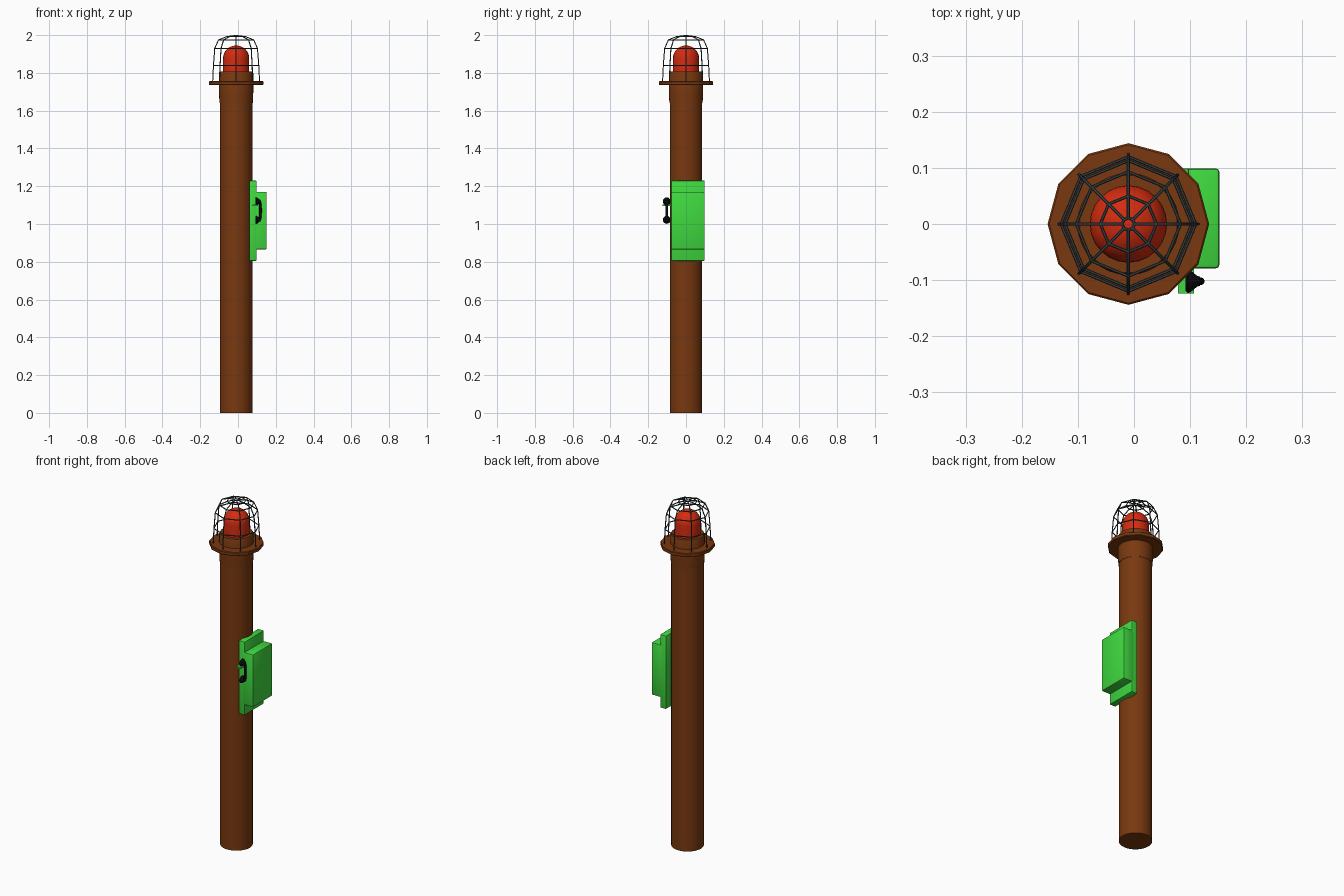
import bpy, bmesh, math
from mathutils import Matrix, Vector

if "Cube" in bpy.data.objects:
    bpy.data.objects.remove(bpy.data.objects["Cube"], do_unlink=True)

AXIS = Vector((-0.01, 0, 0))


def material(name, color, rough=0.6):
    m = bpy.data.materials.new(name)
    m.use_nodes = True
    m.diffuse_color = (*color, 1)
    bsdf = m.node_tree.nodes["Principled BSDF"]
    bsdf.inputs["Base Color"].default_value = (*color, 1)
    bsdf.inputs["Roughness"].default_value = rough
    return m


BROWN = material("brown paint", (0.19, 0.04, 0.005))
RED = material("red lens", (0.65, 0.025, 0.005))
GREEN = material("green paint", (0.05, 0.7, 0.05))
BLACK = material("black plastic", (0.003, 0.003, 0.004))
STEEL = material("dark wire", (0.04, 0.055, 0.06))


def finish(bm, name, mat, smooth=True):
    bmesh.ops.recalc_face_normals(bm, faces=bm.faces)
    mesh = bpy.data.meshes.new(name)
    bm.to_mesh(mesh)
    bm.free()
    mesh.materials.append(mat)
    ob = bpy.data.objects.new(name, mesh)
    bpy.context.collection.objects.link(ob)
    bpy.ops.object.select_all(action="DESELECT")
    ob.select_set(True)
    bpy.context.view_layer.objects.active = ob
    if smooth:
        bpy.ops.object.shade_smooth_by_angle(angle=math.radians(35))
    return ob


def turned(name, profile, sides, mat, smooth=True, matrix=None):
    """Solid of revolution about z from (radius, height) points, capped."""
    bm = bmesh.new()
    loops = []
    for r, z in profile:
        angles = [math.tau * i / sides for i in range(sides)]
        loops.append([bm.verts.new((r * math.cos(a), r * math.sin(a), z)) for a in angles])
    for low, high in zip(loops, loops[1:]):
        for i in range(sides):
            j = (i + 1) % sides
            bm.faces.new((low[i], low[j], high[j], high[i]))
    bm.faces.new(loops[0])
    bm.faces.new(loops[-1])
    bm.transform(matrix or Matrix.Translation(AXIS))
    return finish(bm, name, mat, smooth)


def box(name, lo, hi, mat, bevel=0.0):
    bm = bmesh.new()
    bmesh.ops.create_cube(bm, size=1)
    lo, hi = Vector(lo), Vector(hi)
    bm.transform(Matrix.Translation((lo + hi) / 2) @ Matrix.Diagonal((*(hi - lo), 1)))
    if bevel:
        bmesh.ops.bevel(bm, geom=bm.edges[:], offset=bevel, segments=2,
                        profile=0.5, affect="EDGES")
    return finish(bm, name, mat)


def wires(name, paths, radius, mat, resolution=1):
    """Round wire along (points, closed) paths, turned into a mesh."""
    curve = bpy.data.curves.new(name, "CURVE")
    curve.dimensions = "3D"
    curve.bevel_depth = radius
    curve.bevel_resolution = resolution
    curve.use_fill_caps = True
    for points, closed in paths:
        s = curve.splines.new("POLY")
        s.points.add(len(points) - 1)
        for p, co in zip(s.points, points):
            p.co = (*co, 1)
        s.use_cyclic_u = closed
    curve.materials.append(mat)
    ob = bpy.data.objects.new(name, curve)
    bpy.context.collection.objects.link(ob)
    bpy.ops.object.select_all(action="DESELECT")
    ob.select_set(True)
    bpy.context.view_layer.objects.active = ob
    bpy.ops.object.convert(target="MESH")
    bpy.ops.object.shade_smooth_by_angle(angle=math.radians(50))


# Post, collar and flange
turned("post", [(0.086, 0), (0.086, 1.66)], 32, BROWN)
turned("collar", [(0.088, 1.64), (0.091, 1.70), (0.091, 1.80), (0.087, 1.808)], 32, BROWN)
turned("flange", [(0.141, 1.735), (0.144, 1.738), (0.144, 1.753), (0.141, 1.756)],
       12, BROWN, smooth=False)

# Domed lamp
dome = [(0.069 * math.cos(t), 1.878 + 0.067 * math.sin(t))
        for t in (math.radians(d) for d in range(0, 90, 11))]
turned("lamp", [(0.069, 1.80)] + dome, 24, RED)

# Wire cage: eight ribs joined by octagonal hoops
cage = [(0.124, 1.755), (0.12, 1.84), (0.113, 1.93), (0.093, 1.975), (0.05, 1.992), (0.011, 1.997)]


def cage_point(r, z, i):
    a = math.tau * i / 8
    return AXIS + Vector((r * math.cos(a), r * math.sin(a), z))


wires("cage_ribs", [([cage_point(r, z, i) for r, z in cage], False) for i in range(8)],
      0.003, STEEL)
wires("cage_hoops", [([cage_point(r, z, i) for i in range(8)], True) for r, z in cage[1:]],
      0.003, STEEL)

# Telephone box on the side of the post
box("box_back_plate", (0.06, -0.079, 0.805), (0.098, 0.099, 1.23), GREEN, 0.004)
box("box_body", (0.08, -0.079, 0.865), (0.152, 0.099, 1.17), GREEN, 0.006)
box("handset_cradle", (0.078, -0.124, 1.094), (0.107, -0.07, 1.104), GREEN)

# Handset: two flared cups and a curved grip
HAND_Y = -0.102
for name, z in (("earpiece", 1.12), ("mouthpiece", 1.022)):
    turned(name, [(0.017, 0), (0.021, 0.004), (0.02, 0.008), (0.01, 0.02), (0.008, 0.026)], 16, BLACK,
           matrix=Matrix.Translation((0.092, HAND_Y, z)) @ Matrix.Rotation(math.pi / 2, 4, "Y"))
grip = [Vector((0.106 + 0.013 * math.cos(t) ** 0.6, HAND_Y, 1.071 + 0.054 * math.sin(t)))
        for t in (math.radians(d) for d in range(-80, 81, 16))]
wires("handset_grip", [(grip, False)], 0.007, BLACK, 2)
